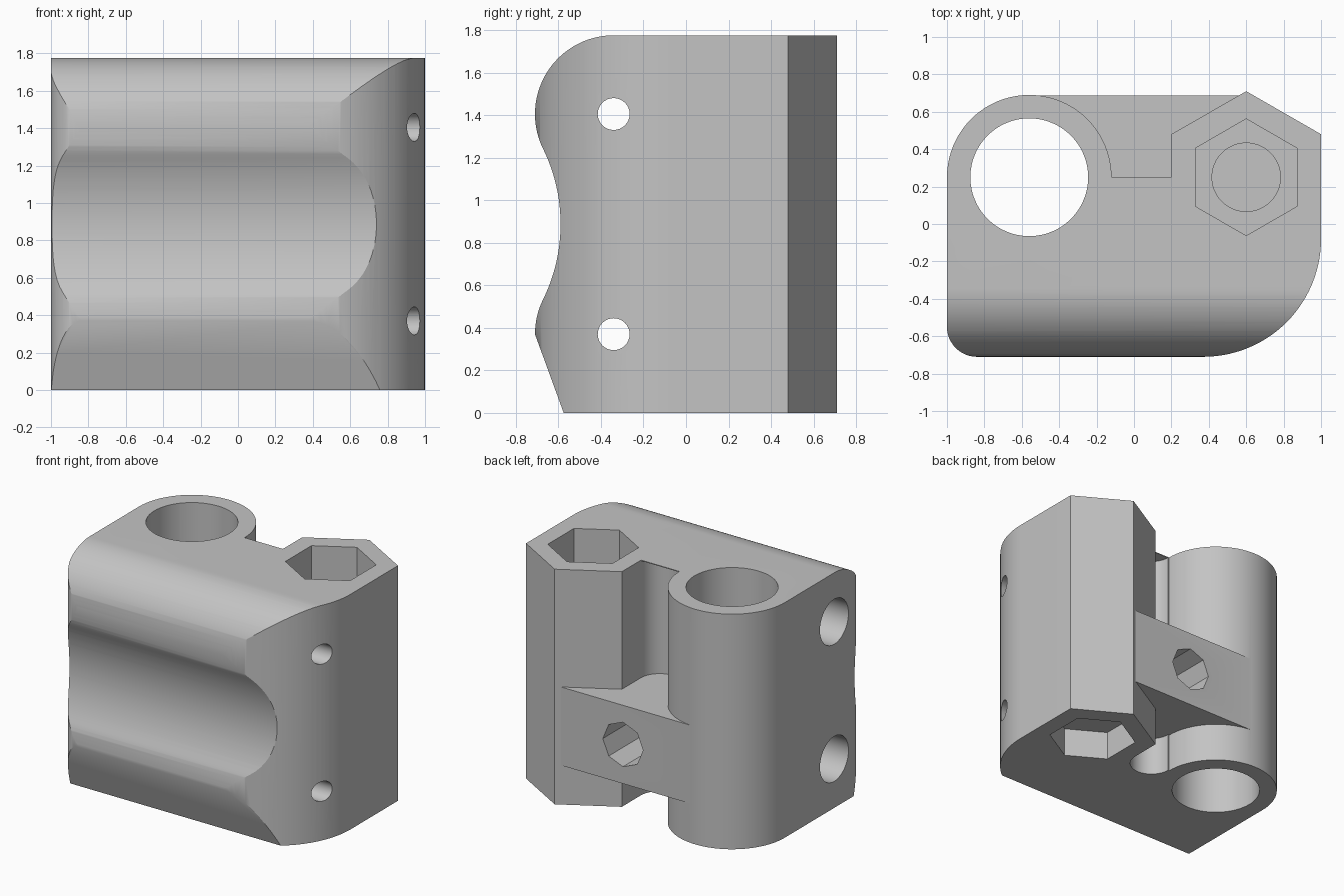
import bpy
import bmesh
from math import sin, cos, pi, radians
from mathutils import Matrix, Vector

cube = bpy.data.objects.get("Cube")
if cube:
    bpy.data.objects.remove(cube, do_unlink=True)

HEIGHT = 1.775
MID = HEIGHT / 2
BORE = (-0.56, 0.25)    # round rod bore
NUT = (0.6, 0.25)       # hexagonal column
SLOT = (0.045, 0.25)    # gap between the two columns

grey = bpy.data.materials.new("plain grey")
grey.use_nodes = True
grey.diffuse_color = (0.55, 0.55, 0.55, 1)
grey.node_tree.nodes["Principled BSDF"].inputs["Base Color"].default_value = grey.diffuse_color


def arc(center, radius, start, end, steps):
    """Points on an arc, angles in degrees."""
    angles = [radians(start + (end - start) * i / steps) for i in range(steps + 1)]
    return [(center[0] + radius * cos(a), center[1] + radius * sin(a)) for a in angles]


def prism(name, outline, low, high, axis="Z"):
    """Extrude a 2D outline along an axis: Z takes (x, y), X takes (y, z), Y takes (x, z)."""
    place = {"Z": lambda a, b, d: (a, b, d),
             "X": lambda a, b, d: (d, a, b),
             "Y": lambda a, b, d: (a, d, b)}[axis]
    bm = bmesh.new()
    face = bm.faces.new([bm.verts.new(place(a, b, low)) for a, b in outline])
    made = bmesh.ops.extrude_face_region(bm, geom=[face])["geom"]
    shift = Vector(place(0, 0, high - low))
    bmesh.ops.translate(bm, vec=shift, verts=[v for v in made if isinstance(v, bmesh.types.BMVert)])
    bmesh.ops.recalc_face_normals(bm, faces=bm.faces)
    mesh = bpy.data.meshes.new(name)
    bm.to_mesh(mesh)
    bm.free()
    mesh.materials.append(grey)
    obj = bpy.data.objects.new(name, mesh)
    bpy.context.collection.objects.link(obj)
    return obj


def rod(name, center, radius, low, high, axis="Z", sides=64, turn=0):
    return prism(name, arc(center, radius, turn, turn + 360, sides)[:-1], low, high, axis)


def combine(target, tool, operation):
    """Apply a boolean and discard the tool."""
    tool.hide_render = True
    mod = target.modifiers.new(operation.lower(), "BOOLEAN")
    mod.operation, mod.solver, mod.object = operation, "EXACT", tool
    bpy.context.view_layer.objects.active = target
    bpy.ops.object.modifier_apply(modifier=mod.name)
    bpy.data.objects.remove(tool, do_unlink=True)


# Plan outline: round column, gap, hexagonal column, big and small front corners
plan = arc(BORE, 0.44, 180, 0, 40)
plan += [(0.2, 0.25), (0.2, 0.48), (0.6, 0.71), (1, 0.48)]
plan += arc((0.37, -0.08), 0.63, 0, -90, 28)
plan += arc((-0.84, -0.55), 0.16, -90, -180, 12)
body = prism("carriage_block", plan, -0.1, HEIGHT + 0.1)

# Side profile: rounded top lip, hollow front, bulge, sloping chin
lip, bulge, turn = (-0.34, 1.405), (-0.34, 0.37), 26.2
reach = (lip[1] - MID) / sin(radians(turn))
hollow = (lip[0] - reach * cos(radians(turn)), MID)
side = [(1, 0), (1, HEIGHT)]
side += arc(lip, 0.37, 90, 180 + turn, 36)
side += arc(hollow, reach - 0.37, turn, -turn, 24)[1:-1]
side += arc(bulge, 0.37, 180 - turn, 180, 8)
side += [(-0.575, 0)]
combine(body, prism("side_profile", side, -1.2, 1.2, "X"), "INTERSECT")

# Rounded gap end below a thin top skin, then the web bridging the columns
combine(body, rod("gap_cutter", SLOT, 0.154, -0.1, HEIGHT - 0.006), "DIFFERENCE")
x0, x1, y0, y1 = BORE[0], 0.59, 0.03, 0.688
web = prism("web", [(x0, y0), (x1, y0), (x1, y1), (x0, y1)], HEIGHT / 6, MID)
combine(body, web, "UNION")

# Rod bore, nut pockets and the shaft between them
cutters = [
    rod("rod_bore", BORE, 0.315, -0.1, HEIGHT + 0.1),
    rod("top_pocket", NUT, 0.312, 1.15, HEIGHT + 0.1, sides=6, turn=30),
    rod("bottom_pocket", NUT, 0.312, -0.1, 0.22, sides=6, turn=30),
    rod("shaft", NUT, 0.183, 0.24, 1.3),
    rod("web_hole", (SLOT[0], HEIGHT / 3), 0.168, -0.1, 0.9, "Y", sides=8),
]
# Cross holes with wide counterbores on one side
for z in (0.37, 1.405):
    cutters.append(rod("cross_hole", (-0.34, z), 0.075, -1.2, 1.2, "X", sides=32))
    cutters.append(rod("counterbore", (-0.34, z), 0.17, -1.2, -0.7, "X", sides=40))
for cutter in cutters:
    combine(body, cutter, "DIFFERENCE")

bpy.ops.object.select_all(action="DESELECT")
body.select_set(True)
bpy.context.view_layer.objects.active = body
bpy.ops.object.shade_smooth_by_angle(angle=radians(25))
